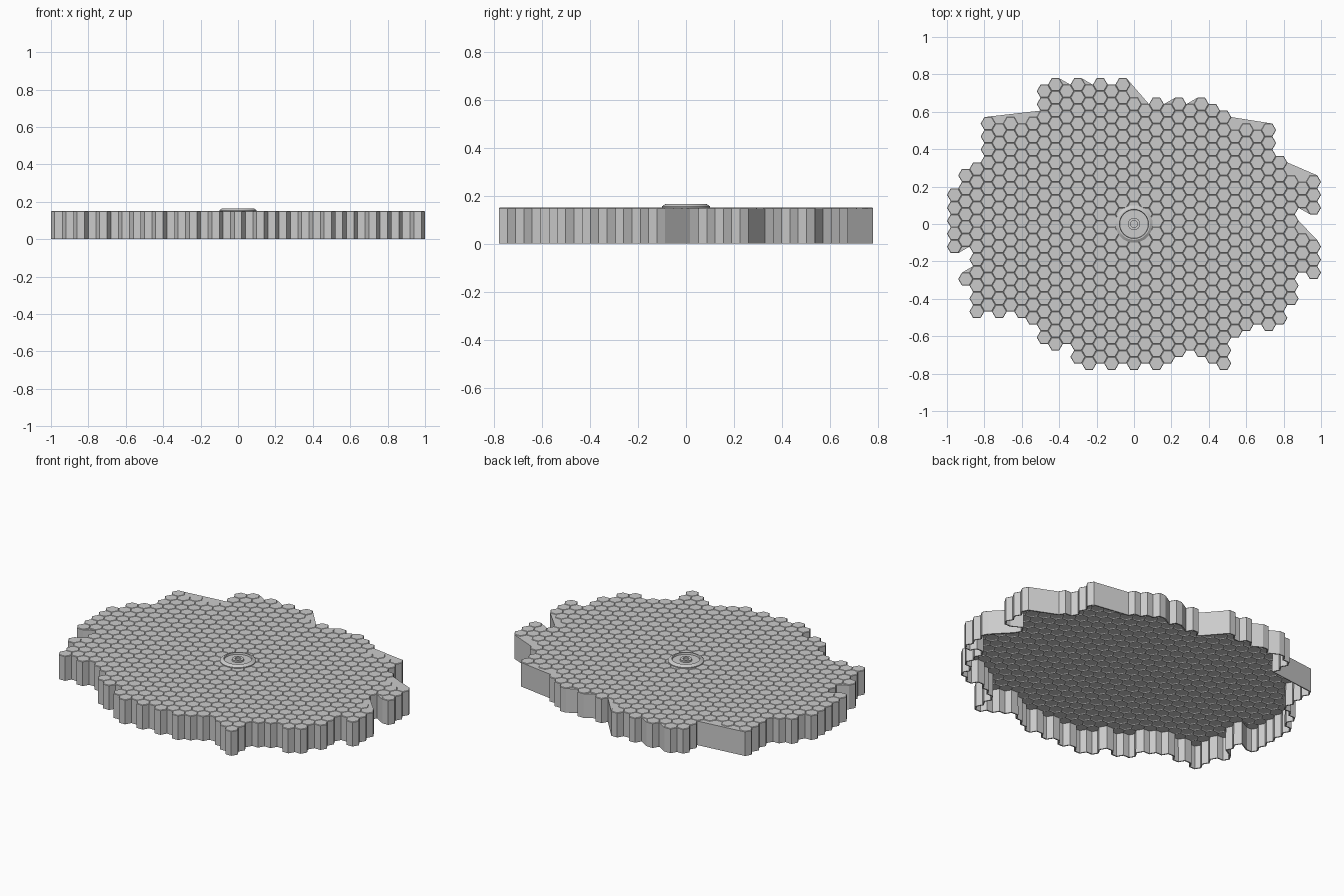
import bpy, bmesh, math

if "Cube" in bpy.data.objects:
    bpy.data.objects.remove(bpy.data.objects["Cube"])

A = 0.04                      # hexagon side
R = A * math.sqrt(3) / 2      # half hexagon height
TOP, GROOVE = 0.15, 0.003

# Outline of the island per hex column (-16..16), in half-hexagon steps
tops = [5, 8, 9, 16, 15, 16, 15, 16, 21, 22, 21, 22, 21, 22, 21, 22, 19,
        18, 19, 18, 19, 18, 19, 18, 17, 14, 15, 14, 15, 10, 7, 6, 7]
bottoms = [4, 9, 14, 13, 14, 13, 14, 15, 18, 19, 18, 21, 22, 21, 22, 21, 22,
           21, 22, 21, 20, 19, 20, 21, 22, 17, 16, 15, 16, 15, 12, 7, 8]
# Notches in the left and right sides
gaps = {(15, -0.5), (15, 1.5), (16, -1.5), (16, 0.5), (-15, -4.5), (-15, -6.5)}
# Straight stretches of rim bridging the hexagon steps
bridges = [((-.80, .572), (-.50, .606)), ((-.04, .779), (.08, .641)),
           ((.52, .572), (.74, .537)), ((.82, .329), (.98, .26)),
           ((.94, .052), (.88, .087)), ((.88, .017), (.98, -.087)),
           ((-.92, -.26), (-.86, -.225)), ((-.94, -.156), (-.88, -.121)),
           ((-.40, .779), (-.34, .745)), ((-.28, .779), (-.22, .745)),
           ((.28, .641), (.34, .675)), ((.16, .641), (.22, .675))]


def hex_face(bm, cache, cx, cy):
    verts = []
    for k in range(6):
        x = cx + A * math.cos(k * math.pi / 3)
        y = cy + A * math.sin(k * math.pi / 3)
        key = (round(x, 3), round(y, 3))
        if key not in cache:
            cache[key] = bm.verts.new((x, y, TOP - GROOVE))
        verts.append(cache[key])
    return bm.faces.new(verts)


def rim_path(start, end):
    """Shorter walk along the boundary from start to end."""
    paths = []
    for first in [e for e in start.link_edges if e.is_boundary]:
        path, edge = [start], first
        while path[-1] is not end and len(path) < 60:
            v = edge.other_vert(path[-1])
            path.append(v)
            edge = next(e for e in v.link_edges if e.is_boundary and e is not edge)
        if path[-1] is end:
            paths.append(path)
    return min(paths, key=len) if paths else []


def bridge(bm, p, q):
    rim = {v for e in bm.edges if e.is_boundary for v in e.verts}
    near = lambda c: min(rim, key=lambda v: (v.co.x - c[0]) ** 2 + (v.co.y - c[1]) ** 2)
    path = rim_path(near(p), near(q))
    if len(path) > 2:
        f = bm.faces.new(path)
        f.normal_update()
        if f.normal.z < 0:
            f.normal_flip()


# Hexagon-tiled island: tiles, bridged rim, then skirt wall
bm = bmesh.new()
cache, tiles = {}, []
for i, (t, b) in enumerate(zip(tops, bottoms)):
    col, c = i - 16, -b + 0.5
    while c <= t - 0.5:
        if (col, c) not in gaps:
            tiles.append(hex_face(bm, cache, col * 1.5 * A, c * R))
        c += 2
for p, q in bridges:
    bridge(bm, p, q)
bm.normal_update()
bmesh.ops.inset_individual(bm, faces=tiles, thickness=0.003, depth=GROOVE)
ext = bmesh.ops.extrude_edge_only(bm, edges=[e for e in bm.edges if e.is_boundary])
for v in ext["geom"]:
    if isinstance(v, bmesh.types.BMVert):
        v.co.z = 0
bmesh.ops.recalc_face_normals(bm, faces=bm.faces)
bm.normal_update()
if tiles[0].normal.z < 0:
    bmesh.ops.reverse_faces(bm, faces=bm.faces)
me = bpy.data.meshes.new("hex_island")
bm.to_mesh(me)
bm.free()
island = bpy.data.objects.new("hex_island", me)
bpy.context.collection.objects.link(island)
shell = island.modifiers.new("shell", "SOLIDIFY")
shell.thickness, shell.offset = 0.008, -1

# Round centre socket: outer ring with a small hollow peg, lathed
profile = [(.1, .147), (.1, .155), (.085, .165), (.078, .165), (.076, .154),
           (.033, .154), (.033, .164), (.018, .164), (.018, .154)]
bm = bmesh.new()
N = 32
rings = [[bm.verts.new((r * math.cos(2 * math.pi * k / N), r * math.sin(2 * math.pi * k / N), z))
          for k in range(N)] for r, z in profile]
for lo, hi in zip(rings, rings[1:]):
    for k in range(N):
        j = (k + 1) % N
        bm.faces.new((lo[k], lo[j], hi[j], hi[k]))
bm.faces.new(rings[-1])
me = bpy.data.meshes.new("centre_socket")
bm.to_mesh(me)
bm.free()
socket = bpy.data.objects.new("centre_socket", me)
bpy.context.collection.objects.link(socket)
bpy.context.view_layer.objects.active = socket
socket.select_set(True)
bpy.ops.object.shade_smooth_by_angle(angle=math.radians(30))
